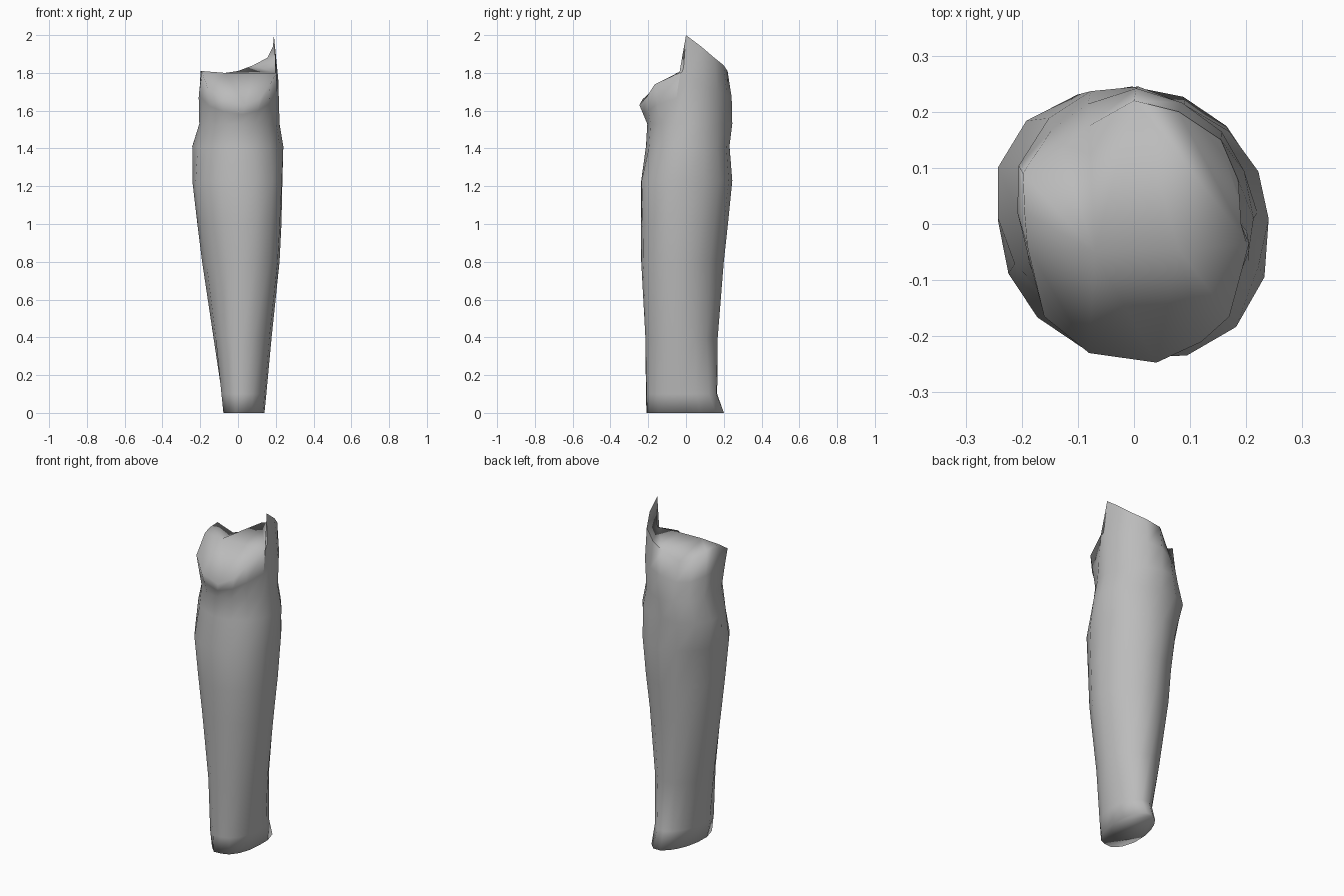
import bpy
import bmesh
from math import cos, sin, tau

cube = bpy.data.objects.get("Cube")
if cube:
    bpy.data.objects.remove(cube, do_unlink=True)

SIDES = 16

# Cross-sections up the sleeve: height, x range, y range,
# then how far each diagonal corner swells (+x+y, -x+y, -x-y, +x-y)
SECTIONS = [
    (0.0, -.075, .14, -.205, .20, (.12, -.1, .15, 0)),
    (0.1, -.085, .15, -.208, .165, (.08, -.1, .15, 0)),
    (0.4, -.13, .178, -.215, .168, (-.03, 0, 0, 0)),
    (0.8, -.19, .22, -.237, .20, (-.06, 0, -.05, .04)),
    (1.0, -.215, .23, -.237, .222, (-.03, -.06, -.02, .06)),
    (1.23, -.242, .235, -.237, .245, (0, -.08, 0, .1)),
    (1.41, -.242, .24, -.212, .23, (0, .12, -.07, 0)),
    (1.53, -.205, .22, -.205, .245, (-.08, .06, 0, 0)),
]

# Uneven rim: tall point at the side, low lip at the front
RIM = [
    (.19, 0, 2.0), (.185, .08, 1.94), (.155, .15, 1.88), (.08, .20, 1.84),
    (0, .22, 1.81), (-.08, .175, 1.75), (-.13, .135, 1.75), (-.198, .09, 1.81),
    (-.195, .02, 1.81), (-.19, -.04, 1.8), (-.16, -.165, 1.72), (-.08, -.23, 1.66),
    (.04, -.247, 1.63), (.12, -.21, 1.67), (.17, -.165, 1.74), (.205, -.035, 1.8),
]


def oval(z, x0, x1, y0, y1, corners):
    """Points of an oval that fills the given ranges."""
    points = []
    for i in range(SIDES):
        t = tau * i / SIDES
        r = 1 + corners[i * 4 // SIDES] * abs(sin(2 * t))
        points.append(((x0 + x1) / 2 + (x1 - x0) / 2 * r * cos(t),
                       (y0 + y1) / 2 + (y1 - y0) / 2 * r * sin(t), z))
    return points


bm = bmesh.new()
loops = [oval(*s) for s in SECTIONS]

# Shoulder loop halfway to the rim, swelling outward a little at the back
shoulder = []
for a, b in zip(loops[-1], RIM):
    swell = 1.04 if b[1] >= 0 else 1.0
    shoulder.append(((a[0] + b[0]) / 2 * swell, (a[1] + b[1]) / 2 * swell,
                     (a[2] + b[2]) / 2))
loops += [shoulder, RIM]
rings = [[bm.verts.new(p) for p in loop] for loop in loops]

# Side wall
for low, high in zip(rings, rings[1:]):
    for i in range(SIDES):
        j = (i + 1) % SIDES
        bm.faces.new((low[i], low[j], high[j], high[i]))

# Flat base
bm.faces.new(rings[0][::-1])

# Top: a ridge across the middle, sloping front panels below it
rim = rings[-1]
ridge_a = bm.verts.new((-.07, -.05, 1.8))
ridge_b = bm.verts.new((.08, -.045, 1.8))
bm.faces.new((rim[9], rim[10], rim[11], ridge_a))
bm.faces.new((ridge_a, rim[11], rim[12]))
bm.faces.new((ridge_a, rim[12], ridge_b))
bm.faces.new((ridge_b, rim[12], rim[13]))
bm.faces.new((ridge_b, rim[13], rim[14], rim[15]))

# Top: fans behind the ridge, one reaching up to the tall point
for i in range(4):
    bm.faces.new((rim[15], rim[i], rim[i + 1]))
bm.faces.new((rim[15], rim[4], ridge_b))
bm.faces.new((ridge_b, rim[4], ridge_a))
for i in range(4, 9):
    bm.faces.new((ridge_a, rim[i], rim[i + 1]))

for face in bm.faces:
    face.smooth = True

# Crisp edge along the tall part of the rim
for i in range(-1, 4):
    bm.edges.get((rim[i], rim[i + 1])).smooth = False

mesh = bpy.data.meshes.new("sleeve")
bm.to_mesh(mesh)
bm.free()
sleeve = bpy.data.objects.new("sleeve", mesh)
bpy.context.collection.objects.link(sleeve)

# Plain grey
grey = bpy.data.materials.new("plain grey")
grey.use_nodes = True
colour = (.5, .5, .5, 1)
grey.diffuse_color = colour
grey.node_tree.nodes["Principled BSDF"].inputs["Base Color"].default_value = colour
mesh.materials.append(grey)
